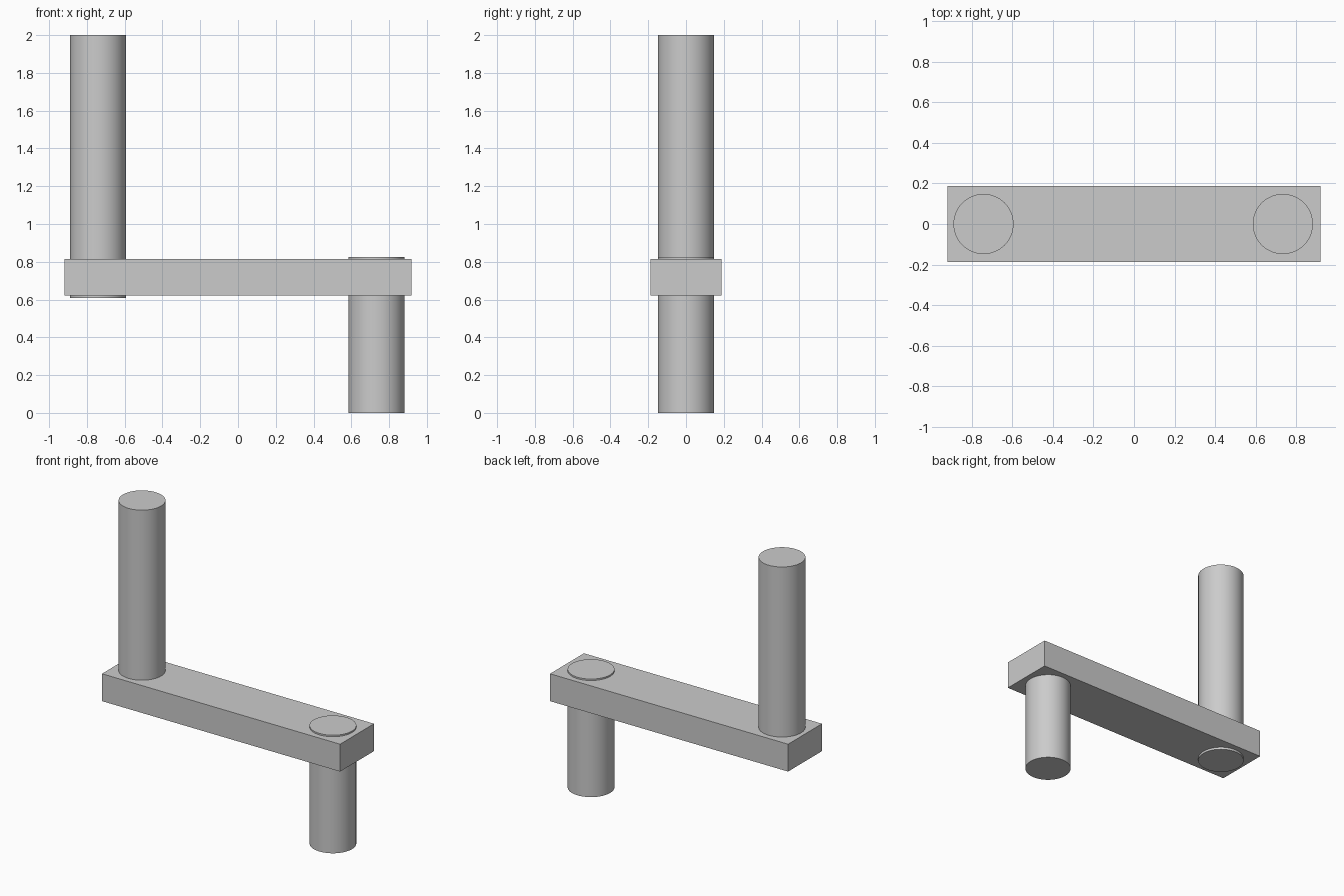
import bpy
from math import radians

if "Cube" in bpy.data.objects:
    bpy.data.objects.remove(bpy.data.objects["Cube"])


def rod(name, x, z0, z1, radius=0.148):
    """Vertical round rod from z0 to z1."""
    bpy.ops.mesh.primitive_cylinder_add(
        vertices=64, radius=radius, depth=z1 - z0, location=(x, 0, (z0 + z1) / 2))
    bpy.context.object.name = name
    bpy.ops.object.shade_smooth_by_angle(angle=radians(30))


# Flat crank arm
bpy.ops.mesh.primitive_cube_add(size=1, location=(0, 0, 0.718))
arm = bpy.context.object
arm.name = "crank_arm"
arm.scale = (1.838, 0.374, 0.191)
bpy.ops.object.transform_apply(location=False, rotation=False, scale=True)

# Rods pass through the arm and stand slightly proud on the far side
rod("handle_rod", -0.741, 0.607, 2.0)
rod("shaft_rod", 0.733, 0.0, 0.824)
